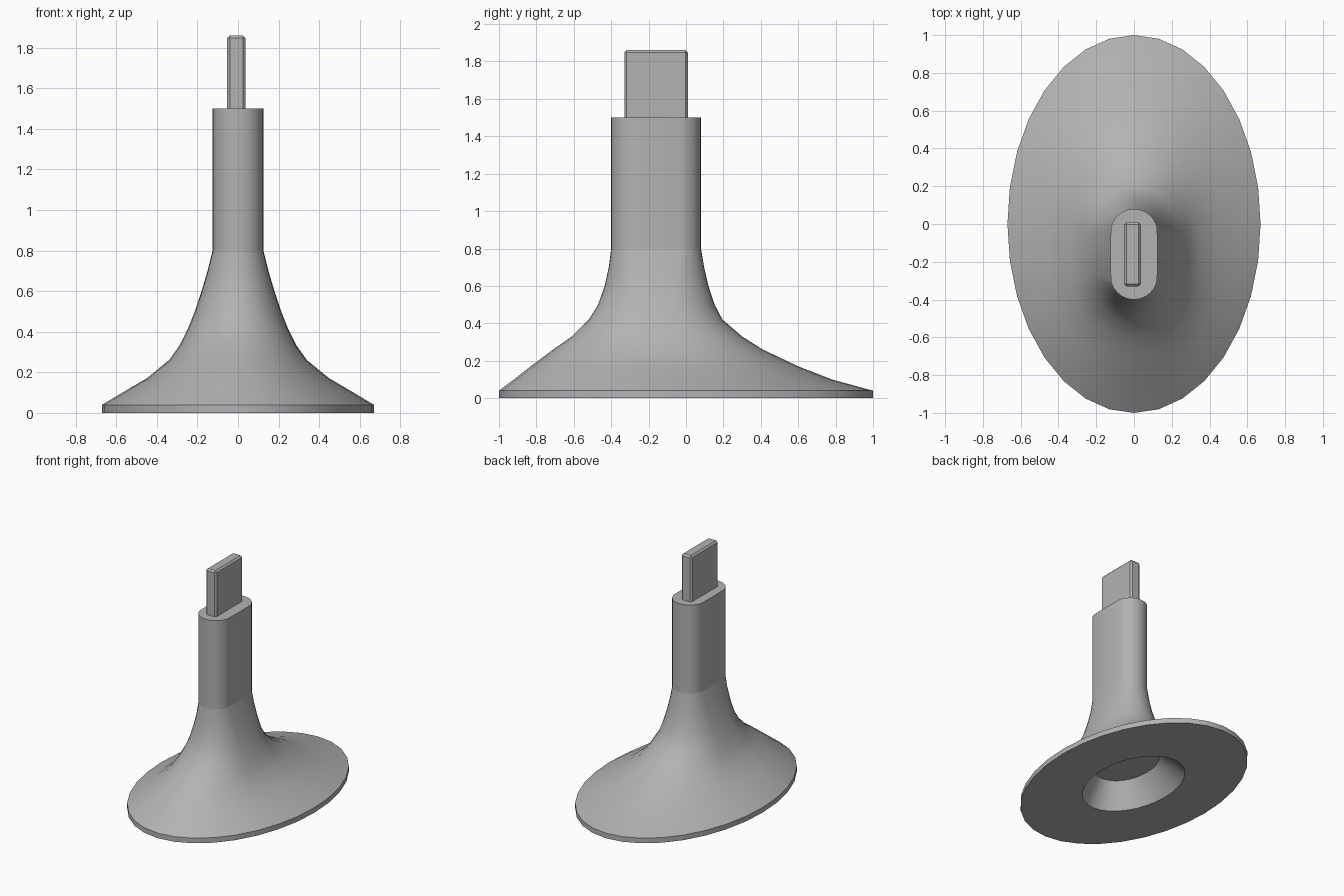
import bpy
import bmesh
import math

cube = bpy.data.objects.get("Cube")
if cube:
    bpy.data.objects.remove(cube, do_unlink=True)

grey = bpy.data.materials.new("plain grey")
grey.use_nodes = True
GREY = (0.45, 0.45, 0.45, 1)
grey.diffuse_color = GREY
grey.node_tree.nodes["Principled BSDF"].inputs["Base Color"].default_value = GREY

SIDES = 32


def section(z, half_x, y_min, y_max, straight):
    """Horizontal outline: an ellipse (straight=0) to a round-ended slot (straight=1)."""
    mid, half_y = (y_min + y_max) / 2, (y_max - y_min) / 2
    points = []
    for i in range(SIDES):
        t = 2 * math.pi * i / SIDES
        s = math.sin(t)
        side = 0 if i % (SIDES // 2) == 0 else math.copysign(1, s)
        slot_y = half_x * s + side * (half_y - half_x)
        y = mid + (1 - straight) * half_y * s + straight * slot_y
        points.append((half_x * math.cos(t), y, z))
    return points


def finish(name, bm):
    bmesh.ops.recalc_face_normals(bm, faces=bm.faces)
    mesh = bpy.data.meshes.new(name)
    bm.to_mesh(mesh)
    bm.free()
    mesh.materials.append(grey)
    obj = bpy.data.objects.new(name, mesh)
    bpy.context.collection.objects.link(obj)
    return obj


def loft(name, sections, cap_end=False):
    bm = bmesh.new()
    rings = [[bm.verts.new(p) for p in section(*s)] for s in sections]
    for low, high in zip(rings, rings[1:]):
        for i in range(SIDES):
            j = (i + 1) % SIDES
            bm.faces.new((low[i], low[j], high[j], high[i]))
    if cap_end:
        bm.faces.new(rings[-1])
    obj = finish(name, bm)
    # outward normals for the open shells
    if not cap_end:
        side = obj.data.polygons[0]
        if side.normal.x < 0:
            obj.data.flip_normals()
    bpy.ops.object.select_all(action="DESELECT")
    obj.select_set(True)
    bpy.context.view_layer.objects.active = obj
    bpy.ops.object.shade_smooth_by_angle(angle=math.radians(35))
    return obj


# Oval rim, flat underside and tapered recess
loft("base_rim", [
    (0.04, 0.67, -1.0, 1.0, 0),
    (0.0, 0.67, -1.0, 1.0, 0),
    (0.0, 0.30, -0.46, 0.45, 0),
    (0.2, 0.19, -0.36, 0.20, 0.2),
], cap_end=True)

# Flared body sweeping from the oval up to the neck
profile = [
    (0.04, 0.67, -1.0, 1.0),
    (0.10, 0.57, -0.92, 0.78),
    (0.17, 0.45, -0.83, 0.60),
    (0.26, 0.34, -0.71, 0.41),
    (0.33, 0.29, -0.61, 0.30),
    (0.42, 0.245, -0.52, 0.195),
    (0.50, 0.213, -0.47, 0.153),
    (0.60, 0.18, -0.435, 0.12),
    (0.70, 0.15, -0.413, 0.097),
    (0.80, 0.125, -0.40, 0.08),
]
loft("flared_body", [(*p, (p[0] - 0.04) / 0.76) for p in profile])

# Straight neck
loft("neck", [(z, 0.125, -0.40, 0.08, 1) for z in (0.80, 1.50)], cap_end=True)

# Chamfered tongue on top
bm = bmesh.new()
bmesh.ops.create_cube(bm, size=1)
for v in bm.verts:
    v.co = (v.co.x * 0.09 - 0.008, v.co.y * 0.34 - 0.16, 1.68 + v.co.z * 0.36)
edges = [e for e in bm.edges if max(v.co.z for v in e.verts) > 1.6]
bmesh.ops.bevel(bm, geom=edges, offset=0.013, segments=1, affect="EDGES")
finish("tongue", bm)
